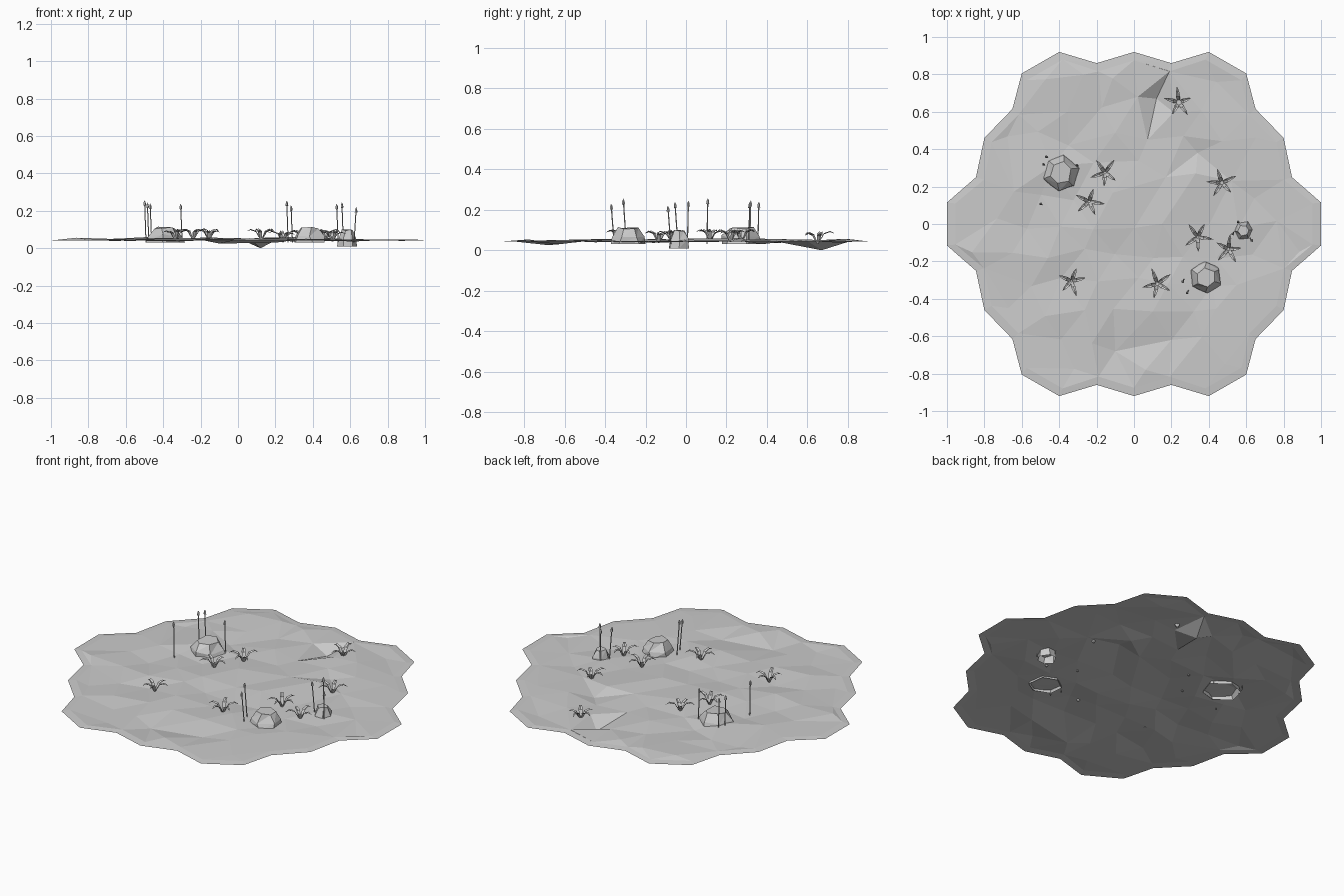
import bpy, bmesh, random
from math import sin, cos, pi, hypot, atan2
from mathutils import Vector
from mathutils.geometry import delaunay_2d_cdt

if "Cube" in bpy.data.objects:
    bpy.data.objects.remove(bpy.data.objects["Cube"])
random.seed(7)


def make(name, verts, faces):
    me = bpy.data.meshes.new(name)
    me.from_pydata([tuple(v) for v in verts], [], faces)
    bm = bmesh.new()
    bm.from_mesh(me)
    bmesh.ops.recalc_face_normals(bm, faces=bm.faces)
    bm.to_mesh(me)
    bm.free()
    ob = bpy.data.objects.new(name, me)
    bpy.context.collection.objects.link(ob)
    return ob


# Ground sheet: outline of a 19-cell hexagon patch, mirrored from one quarter
quarter = [(1.0, .115), (.845, .25), (.8, .46), (.65, .615), (.6, .805), (.4, .92), (.2, .86)]
half = quarter + [(0, .92)] + [(-x, y) for x, y in reversed(quarter)]
outline = [Vector(p) for p in half] + [Vector((-x, -y)) for x, y in half]
n = len(outline)
inner = [p * (1 - .045 / p.length) for p in outline]
features = {(.12, .67): .0, (.18, .82): .045, (.02, .68): .045, (-.35, .42): .035, (-.44, .31): .062,
            (.34, .38): .03, (.17, .25): .05, (.33, .27): .06, (.52, .23): .05,
            (-.1, -.68): .025, (.2, -.62): .03}
pts, heights = list(outline) + inner, [.042] * n + [.046] * n
for p, h in features.items():
    pts.append(Vector(p))
    heights.append(h)
for j in range(-5, 6):
    for i in range(-5, 6):
        p = Vector(((i + .5 * (j % 2)) * .19 + random.uniform(-.04, .04),
                    j * .155 + random.uniform(-.03, .03)))
        ring = min((p - b).length for b in inner)
        a = atan2(p.y, p.x)
        limit = min(inner, key=lambda b: abs(cos(atan2(b.y, b.x) - a) - 1)).length
        if p.length < limit - .05 and ring > .08 and all(hypot(p.x - x, p.y - y) > .11 for x, y in features):
            pts.append(p)
            heights.append(random.uniform(.036, .057))
edges = [(k, (k + 1) % n) for k in range(n)] + [(n + k, n + (k + 1) % n) for k in range(n)]
vs, _, fs, orig, _, _ = delaunay_2d_cdt(pts, edges, [], 1, 1e-5)
zs = [heights[o[0]] if o else .045 for o in orig]
make("ground", [(v.x, v.y, z) for v, z in zip(vs, zs)], fs)


def ground_z(x, y):
    near = sorted((hypot(v.x - x, v.y - y) + .02, z) for v, z in zip(vs, zs))[:4]
    return sum(z / d for d, z in near) / sum(1 / d for d, z in near)


# Rocks: faceted six-sided stones, open underneath
def rock(name, x, y, r, z0, z1, turn):
    s, verts = 6, []
    for f, h in ((1, 0), (.92, .5), (.56, 1)):
        for k in range(s):
            a = turn + 2 * pi * k / s + random.uniform(-.12, .12)
            q = r * f * random.uniform(.92, 1.06)
            verts.append((x + q * cos(a), y + q * sin(a), z0 + (z1 - z0) * (h + (random.uniform(-.12, .05) if h else 0))))
    faces = []
    for b in (0, s):
        for k in range(s):
            m = (k + 1) % s
            faces += [(b + k, b + m, b + s + m), (b + k, b + s + m, b + s + k)]
    make(name, verts, faces + [tuple(range(2 * s, 3 * s))])


rock("rock_back", -.39, .275, .105, .03, .112, .3)
rock("rock_front", .385, -.285, .092, .03, .115, .6)
rock("rock_small", .585, -.035, .055, .008, .1, .1)


# Grass tufts: five folded, drooping blades each
def tuft(name, x, y, turn):
    verts, faces, z = [], [], ground_z(x, y) - .002
    for k in range(5):
        a = turn + 2 * pi * k / 5 + random.uniform(-.2, .2)
        d, side = Vector((cos(a), sin(a), 0)), Vector((-sin(a), cos(a), 0))
        size, b = random.uniform(.85, 1.1), len(verts)
        for out, up, w in ((.004, 0, .006), (.03, .045, .011), (.058, .055, .008)):
            c = Vector((x, y, z)) + d * out * size + Vector((0, 0, up * size))
            verts += [c - side * w, c - Vector((0, 0, .005)), c + side * w]
        verts.append(Vector((x, y, z + .042 * size)) + d * .082 * size)
        for r in (0, 3):
            for c in (0, 1):
                i = b + r + c
                faces.append((i, i + 1, i + 4, i + 3))
        faces += [(b + 6, b + 7, b + 9), (b + 7, b + 8, b + 9)]
    make(name, verts, faces)


for i, (x, y) in enumerate([(.24, .65), (-.155, .275), (-.24, .12), (.47, .22), (.34, -.07),
                            (.505, -.135), (.125, -.32), (-.335, -.305)]):
    tuft(f"grass_tuft_{i + 1}", x, y, .3 + i * .5)


# Reeds: thin stem with a pointed head
def reed(name, base, tip):
    base, tip = Vector(base), Vector(tip)
    s, verts, faces = 5, [], []
    L = (tip - base).length
    for dist, r in ((0, .003), (L - .03, .003), (L - .028, .008), (L - .012, .006)):
        c = base.lerp(tip, dist / L)
        verts += [c + Vector((r * cos(2 * pi * k / s), r * sin(2 * pi * k / s), 0)) for k in range(s)]
    verts.append(tip)
    for k in range(s):
        m = (k + 1) % s
        faces += [(b + k, b + m, b + s + m, b + s + k) for b in (0, s, 2 * s)]
        faces.append((3 * s + k, 3 * s + m, 4 * s))
    make(name, verts, faces + [tuple(range(s))])


for i, (x, y, z) in enumerate([(-.47, .36, .24), (-.485, .32, .245), (-.307, .315, .238), (-.5, .108, .257),
                               (.26, -.31, .255), (.283, -.37, .23), (.527, -.055, .238),
                               (.555, .012, .245), (.632, -.09, .22)]):
    reed(f"reed_{i + 1}", (x - (.012 if x > .6 else -.008), y + (.015 if y < 0 else -.005), .03), (x, y, z))
